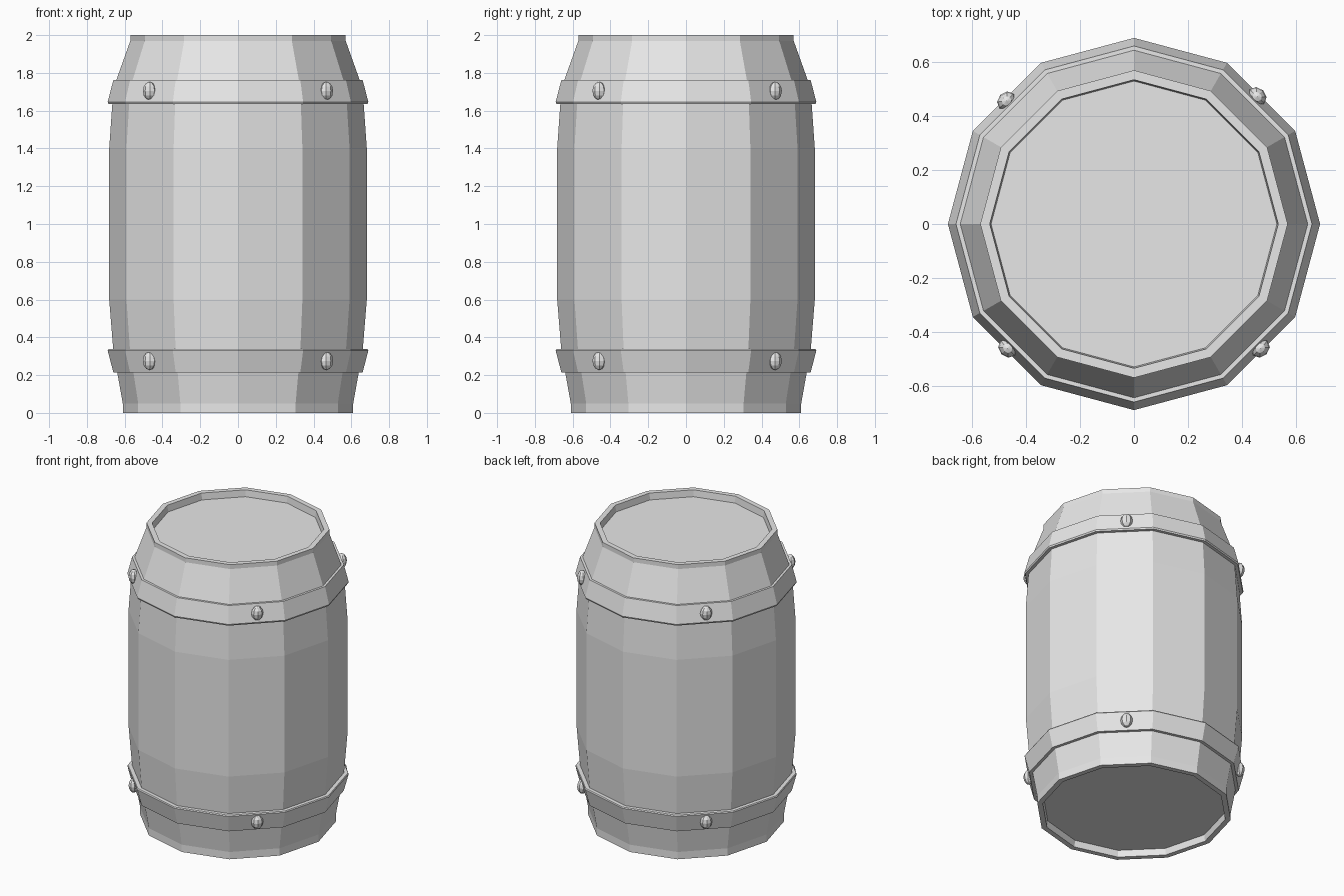
import bpy
from math import cos, sin, radians, tau

SIDES = 12

cube = bpy.data.objects.get("Cube")
if cube:
    bpy.data.objects.remove(cube, do_unlink=True)

grey = bpy.data.materials.new("plain grey")
grey.use_nodes = True
grey.diffuse_color = (0.8, 0.8, 0.8, 1)
grey.node_tree.nodes["Principled BSDF"].inputs["Base Color"].default_value = (0.8, 0.8, 0.8, 1)


def lathe(name, profile, closed=False):
    """Turn a (radius, height) profile, listed bottom to top on the outside, into a faceted solid."""
    verts = [(r * cos(tau * i / SIDES), r * sin(tau * i / SIDES), z)
             for r, z in profile for i in range(SIDES)]
    rows = len(profile)
    faces = []
    for k in range(rows if closed else rows - 1):
        a, b = k * SIDES, (k + 1) % rows * SIDES
        for i in range(SIDES):
            j = (i + 1) % SIDES
            faces.append((a + i, a + j, b + j, b + i))
    if not closed:
        faces.append(tuple(reversed(range(SIDES))))
        faces.append(tuple(range((rows - 1) * SIDES, rows * SIDES)))
    mesh = bpy.data.meshes.new(name)
    mesh.from_pydata(verts, [], faces)
    mesh.materials.append(grey)
    obj = bpy.data.objects.new(name, mesh)
    bpy.context.collection.objects.link(obj)
    return obj


# Staved body, with recessed lid and base
lathe("barrel_body", [
    (0.57, 0.045), (0.575, 0), (0.61, 0), (0.61, 0.05), (0.66, 0.33), (0.682, 0.6),
    (0.682, 1.4), (0.665, 1.64), (0.645, 1.76), (0.57, 1.97), (0.57, 2),
    (0.535, 2), (0.53, 1.955)])

# Flared hoops
lathe("upper_hoop", [(0.65, 1.635), (0.686, 1.636), (0.69, 1.646), (0.66, 1.762), (0.63, 1.762)], True)
lathe("lower_hoop", [(0.63, 0.215), (0.66, 0.215), (0.69, 0.33), (0.686, 0.337), (0.64, 0.337)], True)

# Rivets on the four diagonal staves of each hoop
for hoop, height in (("upper", 1.705), ("lower", 0.275)):
    for place, angle in (("back_left", 46), ("back_right", 136),
                         ("front_right", 224.5), ("front_left", 315.5)):
        a = radians(angle)
        bpy.ops.mesh.primitive_uv_sphere_add(
            segments=8, ring_count=6, radius=1,
            location=(0.657 * cos(a), 0.657 * sin(a), height), rotation=(0, 0, a))
        rivet = bpy.context.object
        rivet.name = f"{hoop}_rivet_{place}"
        rivet.scale = (0.032, 0.038, 0.048)
        rivet.data.materials.append(grey)
